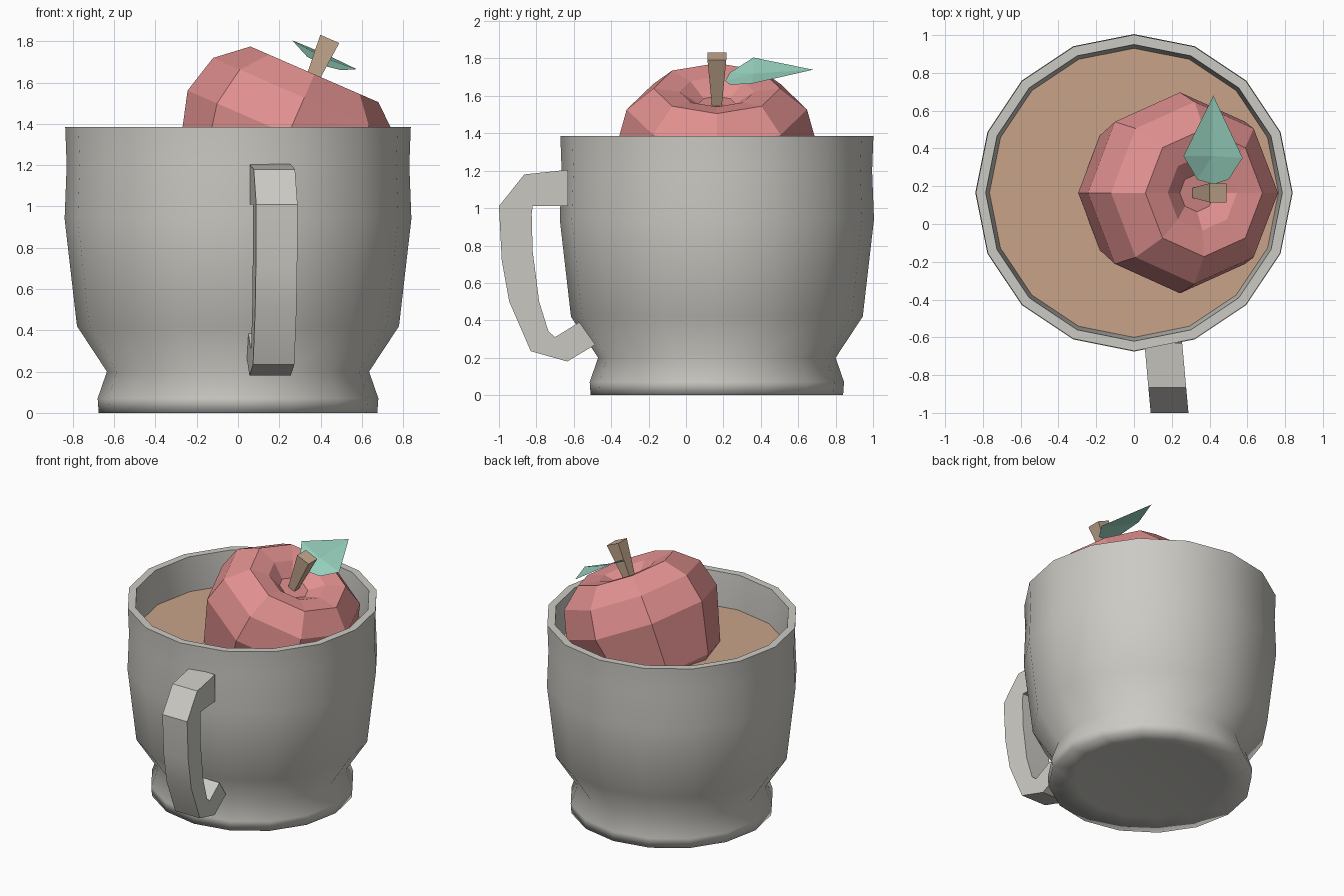
import bpy, bmesh, math
from mathutils import Matrix, Vector

cube = bpy.data.objects.get("Cube")
if cube:
    bpy.data.objects.remove(cube)


def material(name, rgb):
    m = bpy.data.materials.new(name)
    m.use_nodes = True
    m.diffuse_color = (*rgb, 1)
    m.node_tree.nodes["Principled BSDF"].inputs["Base Color"].default_value = (*rgb, 1)
    return m


GREY = material("warm grey ceramic", (0.60, 0.59, 0.55))
TEA = material("milky brown drink", (0.58, 0.37, 0.25))
PINK = material("soft red skin", (0.75, 0.28, 0.275))
WOOD = material("stem brown", (0.57, 0.40, 0.28))
GREEN = material("mint leaf", (0.33, 0.68, 0.55))


def finish(bm, name, mat, matrix=Matrix(), smooth=False):
    bmesh.ops.recalc_face_normals(bm, faces=bm.faces)
    for f in bm.faces:
        f.smooth = smooth
    me = bpy.data.meshes.new(name)
    bm.to_mesh(me)
    bm.free()
    me.materials.append(mat)
    ob = bpy.data.objects.new(name, me)
    ob.matrix_world = matrix
    bpy.context.collection.objects.link(ob)
    return ob


def lathe(profile, sides):
    """Rings of (radius, height) joined by quads; end rings are capped."""
    bm = bmesh.new()
    rings = []
    for r, z in profile:
        rings.append([bm.verts.new((r * math.cos(a), r * math.sin(a), z))
                      for a in (math.tau * i / sides for i in range(sides))])
    for lo, hi in zip(rings, rings[1:]):
        for i in range(sides):
            j = (i + 1) % sides
            bm.faces.new((lo[i], lo[j], hi[j], hi[i]))
    bm.faces.new(rings[0])
    bm.faces.new(rings[-1])
    return bm


CENTRE_Y = 0.165
RIM = 1.385
cup_place = Matrix.Translation((0, CENTRE_Y, 0))

# Cup: outside wall, rim and inside wall in one profile
bm = lathe([(0.50, 0.02), (0.675, 0), (0.68, 0.07), (0.635, 0.2), (0.78, 0.42),
            (0.84, 0.94), (0.83, 1.2), (0.837, RIM), (0.785, RIM), (0.765, 1.14),
            (0.77, 0.94), (0.72, 0.42), (0.55, 0.24)], 16)
for e in bm.edges:
    if all(abs(v.co.z - RIM) < 1e-4 for v in e.verts):
        e.smooth = False
finish(bm, "cup", GREY, cup_place, smooth=True)

# Drink surface
bm = bmesh.new()
bmesh.ops.create_circle(bm, cap_ends=True, segments=16, radius=0.768,
                        matrix=Matrix.Translation((0, 0, 1.14)) @ Matrix.Rotation(0, 4, 'Z'))
bm.normal_update()
finish(bm, "drink", TEA, cup_place)

# Handle: flat strap between an outer and an inner outline, slightly turned
outer = [(-0.63, 1.205), (-0.865, 1.18), (-1.0, 1.01), (-0.985, 0.72),
         (-0.945, 0.50), (-0.83, 0.235), (-0.635, 0.18), (-0.485, 0.27)]
inner = [(-0.63, 1.01), (-0.82, 1.01), (-0.825, 0.97), (-0.82, 0.77),
         (-0.785, 0.50), (-0.735, 0.34), (-0.70, 0.31), (-0.57, 0.39)]
bm = bmesh.new()
rows = []
for o, n in zip(outer, inner):
    rows.append([bm.verts.new((0.155 - 0.09 * (y + 0.63) + s, y, z))
                 for (y, z), s in ((o, -0.1), (o, 0.1), (n, 0.1), (n, -0.1))])
for a, b in zip(rows, rows[1:]):
    for i in range(4):
        j = (i + 1) % 4
        bm.faces.new((a[i], a[j], b[j], b[i]))
bm.faces.new(rows[0])
bm.faces.new(rows[-1])
handle = finish(bm, "handle", GREY)
bpy.context.view_layer.objects.active = handle
handle.select_set(True)
bpy.ops.object.shade_smooth_by_angle(angle=math.radians(25))
handle.select_set(False)

# Fruit: eight-sided, tilted towards +x, with a dimple at the top
tilt = (Matrix.Translation((0.37, CENTRE_Y, 1.64))
        @ Matrix.Rotation(math.radians(23.5), 4, 'Y'))
bm = lathe([(0.10, -0.09), (0.20, -0.02), (0.338, 0), (0.482, -0.123), (0.532, -0.317),
            (0.43, -0.68), (0.27, -0.83), (0.10, -0.80)], 8)
finish(bm, "fruit", PINK, tilt)

# Stem: tapering square peg along the fruit's axis
bm = bmesh.new()
bmesh.ops.create_cone(bm, cap_ends=True, segments=4, radius1=0.036, radius2=0.071,
                      depth=0.29, matrix=Matrix.Translation((0, 0, 0.042))
                      @ Matrix.Rotation(math.pi / 4, 4, 'Z'))
finish(bm, "stem", WOOD, tilt)

# Leaf: pointed blade fanned about its midrib
bm = bmesh.new()
hub = bm.verts.new((0.415, 0.36, 1.72))
edge = [bm.verts.new(p) for p in (
    (0.42, 0.68, 1.74), (0.262, 0.36, 1.805), (0.335, 0.235, 1.725),
    (0.42, 0.21, 1.68), (0.50, 0.235, 1.66), (0.575, 0.35, 1.665))]
for i, v in enumerate(edge):
    bm.faces.new((hub, v, edge[(i + 1) % len(edge)]))
finish(bm, "leaf", GREEN)
